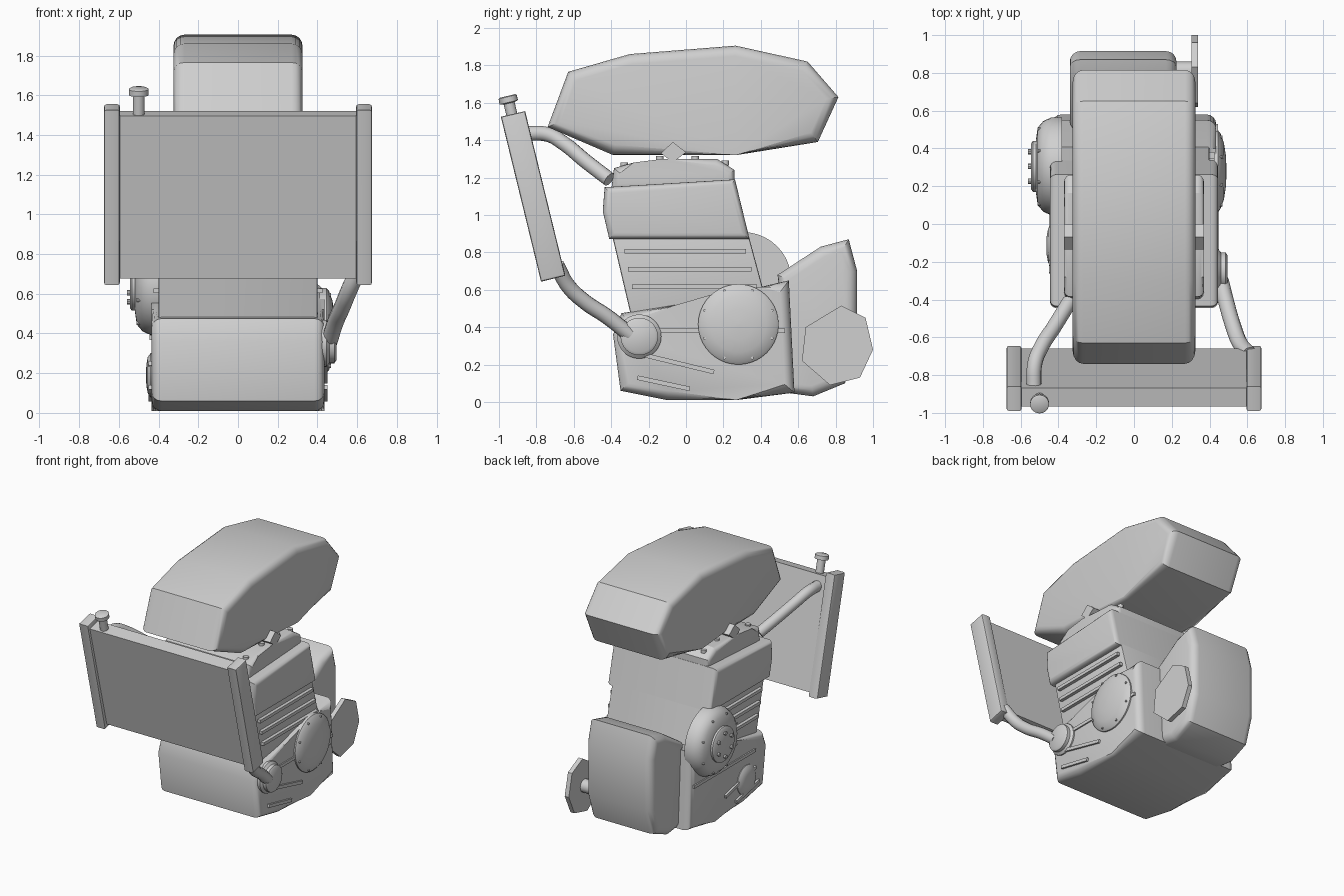
import bpy, bmesh, math
from mathutils import Vector

if "Cube" in bpy.data.objects:
    bpy.data.objects.remove(bpy.data.objects["Cube"])

grey = bpy.data.materials.new("cast grey")
grey.diffuse_color = (0.63, 0.63, 0.63, 1)
grey.use_nodes = True
grey.node_tree.nodes["Principled BSDF"].inputs["Base Color"].default_value = grey.diffuse_color


def finish(name, bm, angle=30):
    bmesh.ops.remove_doubles(bm, verts=bm.verts, dist=1e-5)
    bmesh.ops.recalc_face_normals(bm, faces=bm.faces)
    me = bpy.data.meshes.new(name)
    bm.to_mesh(me)
    bm.free()
    ob = bpy.data.objects.new(name, me)
    bpy.context.collection.objects.link(ob)
    me.materials.append(grey)
    bpy.ops.object.select_all(action='DESELECT')
    ob.select_set(True)
    bpy.context.view_layer.objects.active = ob
    bpy.ops.object.shade_smooth_by_angle(angle=math.radians(angle))
    return ob


def slab(name, profile, x0, x1, bevel=0.0, segs=4):
    """Side profile (y, z) extruded across x, with rounded side rims."""
    bm = bmesh.new()
    a = [bm.verts.new((x0, y, z)) for y, z in profile]
    b = [bm.verts.new((x1, y, z)) for y, z in profile]
    n = len(profile)
    bm.faces.new(a)
    bm.faces.new(b[::-1])
    for i in range(n):
        j = (i + 1) % n
        bm.faces.new((a[i], b[i], b[j], a[j]))
    if bevel:
        rims = [e for e in bm.edges if abs(e.verts[0].co.x - e.verts[1].co.x) < 1e-5]
        bmesh.ops.bevel(bm, geom=rims, offset=bevel, segments=segs, profile=0.5,
                        affect='EDGES', clamp_overlap=True)
    return finish(name, bm)


def lathe(name, rings, origin, axis, sides=40):
    """Closed turned shape; rings are (radius, distance along axis)."""
    bm = bmesh.new()
    rot = Vector((0, 0, 1)).rotation_difference(Vector(axis)).to_matrix()
    rows = []
    for r, d in rings:
        rows.append([bm.verts.new(Vector(origin) + rot @ Vector(
            (r * math.cos(math.tau * k / sides), r * math.sin(math.tau * k / sides), d)))
            for k in range(sides)])
    for p, q in zip(rows, rows[1:]):
        for k in range(sides):
            m = (k + 1) % sides
            bm.faces.new((p[k], p[m], q[m], q[k]))
    bm.faces.new(rows[0])
    bm.faces.new(rows[-1])
    return finish(name, bm, 35)


def bolts(name, centre, side, ring, count, start, end, r=0.012):
    for k in range(count):
        t = math.tau * (k + 0.5) / count
        lathe(name, [(r, start), (r, end)],
              (centre[0], centre[1] + ring * math.cos(t), centre[2] + ring * math.sin(t)),
              (side, 0, 0), 8)


def rib(name, p, q, x0, x1, h=0.012):
    """Thin raised bar between two (y, z) points."""
    d = (Vector(q) - Vector(p)).normalized()
    n = Vector((-d.y, d.x)) * h
    p, q = Vector(p), Vector(q)
    slab(name, [p - n, q - n, q + n, p + n], x0, x1)


def hose(name, pts, r):
    cu = bpy.data.curves.new(name, 'CURVE')
    cu.dimensions = '3D'
    cu.bevel_depth, cu.bevel_resolution = r, 4
    cu.use_fill_caps = True
    sp = cu.splines.new('BEZIER')
    sp.bezier_points.add(len(pts) - 1)
    for bp, co in zip(sp.bezier_points, pts):
        bp.co = co
        bp.handle_left_type = bp.handle_right_type = 'AUTO'
    sp.resolution_u = 8
    ob = bpy.data.objects.new(name, cu)
    bpy.context.collection.objects.link(ob)
    cu.materials.append(grey)
    bpy.ops.object.select_all(action='DESELECT')
    ob.select_set(True)
    bpy.context.view_layer.objects.active = ob
    bpy.ops.object.convert(target='MESH')
    bpy.ops.object.shade_smooth_by_angle(angle=math.radians(40))


# Main castings
slab("airbox", [(-.74, 1.47), (-.63, 1.765), (-.30, 1.86), (.265, 1.905), (.65, 1.82),
                (.815, 1.63), (.705, 1.39), (.27, 1.32), (-.39, 1.32)], -.325, .325, .055)
slab("valve_cover", [(-.40, 1.13), (-.385, 1.25), (-.28, 1.28), (-.12, 1.30), (.165, 1.30),
                     (.26, 1.24), (.26, 1.15)], -.37, .37, .035)
slab("cylinder_head", [(-.445, 1.02), (-.435, 1.148), (.262, 1.19), (.34, .87), (-.41, .87)],
     -.445, .445, .035)
slab("cylinder_block", [(-.395, .89), (.335, .89), (.44, .50), (.30, .40), (-.28, .40)],
     -.40, .40, .01, 2)
slab("crankcase", [(-.39, .36), (-.345, .475), (-.05, .52), (.14, .575), (.40, .615), (.55, .65),
                   (.58, .05), (.27, .01), (-.10, .01), (-.35, .06)], -.435, .435, .05)
slab("rear_gearbox", [(.49, .68), (.72, .83), (.87, .87), (.915, .70), (.915, .30), (.85, .10),
                      (.68, .03), (.53, .05)], -.34, .225, .055)

# Output plate and shaft
slab("output_plate", [(.83, .515), (.96, .45), (1.0, .28), (.93, .13), (.77, .09), (.62, .22),
                      (.64, .40)], .305, .34)
lathe("output_shaft", [(.05, 0), (.05, .12)], (.20, .81, .30), (1, 0, 0), 16)

# Ribs on both flanks
for s in (-1, 1):
    for y0, y1, z in ((-.33, .32, .805), (-.31, .35, .71), (-.29, .38, .615)):
        rib("block_fin", (y0, z), (y1, z), s * .39, s * .425)
    rib("case_rib", (-.22, .38), (.53, .38), s * .42, s * .445)
    rib("case_rib", (-.22, .25), (.15, .16), s * .42, s * .45)
    rib("case_rib", (-.26, .13), (.02, .07), s * .42, s * .45)
    # Airbox mounts
    slab("airbox_mount", [(-.135, 1.33), (-.07, 1.28), (0, 1.335), (-.07, 1.39)],
         s * .29, s * .37)
    # Cover bolts
    for y, z in ((-.33, 1.255), (-.14, 1.29), (.05, 1.29), (.21, 1.265)):
        lathe("cover_bolt", [(.02, 0), (.02, .025)], (s * .30, y, z), (0, 0, 1), 12)

# Round covers: clutch and pump on the right, flywheel and starter on the left
lathe("clutch_cover", [(.215, 0), (.215, .035), (.20, .048), (.15, .066), (.08, .077),
                       (0.001, .08)], (.41, .28, .415), (1, 0, 0))
bolts("clutch_bolt", (.41, .28, .415), 1, .195, 8, .04, .058, .008)
lathe("pump_housing", [(.118, 0), (.118, .035), (.10, .05), (.10, .075), (.085, .085)],
      (.41, -.25, .35), (1, 0, 0), 32)
lathe("flywheel_cover", [(.258, 0), (.258, .06), (.24, .10), (.205, .13), (.135, .14),
                         (.135, .155), (.12, .165)], (-.38, .305, .65), (-1, 0, 0))
bolts("flywheel_bolt", (-.38, .305, .65), -1, .09, 6, .16, .18, .014)
bolts("flywheel_rim_bolt", (-.38, .305, .65), -1, .215, 8, .11, .132, .008)
lathe("starter_cover", [(.112, 0), (.112, .03), (.09, .045), (.05, .052), (0.001, .053)],
      (-.41, -.115, .19), (-1, 0, 0), 32)

# Radiator leaning forward
slab("radiator_core", [(-.965, 1.495), (-.868, 1.52), (-.66, .702), (-.757, .678)], -.60, .60)
for s in (-1, 1):
    slab("radiator_tank", [(-.99, 1.525), (-.86, 1.555), (-.645, .675), (-.775, .643)],
         s * .595, s * .675, .012, 2)
lathe("filler_neck", [(.03, 0), (.03, .10), (.05, .105), (.05, .135), (.042, .14)],
      (-.50, -.922, 1.50), (0, -.237, .97), 24)

# Coolant hoses
hose("lower_hose", [(.46, -.30, .36), (.49, -.42, .455), (.525, -.54, .535), (.56, -.63, .62),
                    (.61, -.69, .73)], .042)
hose("upper_hose", [(-.34, -.41, 1.19), (-.42, -.54, 1.29), (-.49, -.65, 1.38),
                    (-.525, -.74, 1.43), (-.53, -.87, 1.435)], .04)
